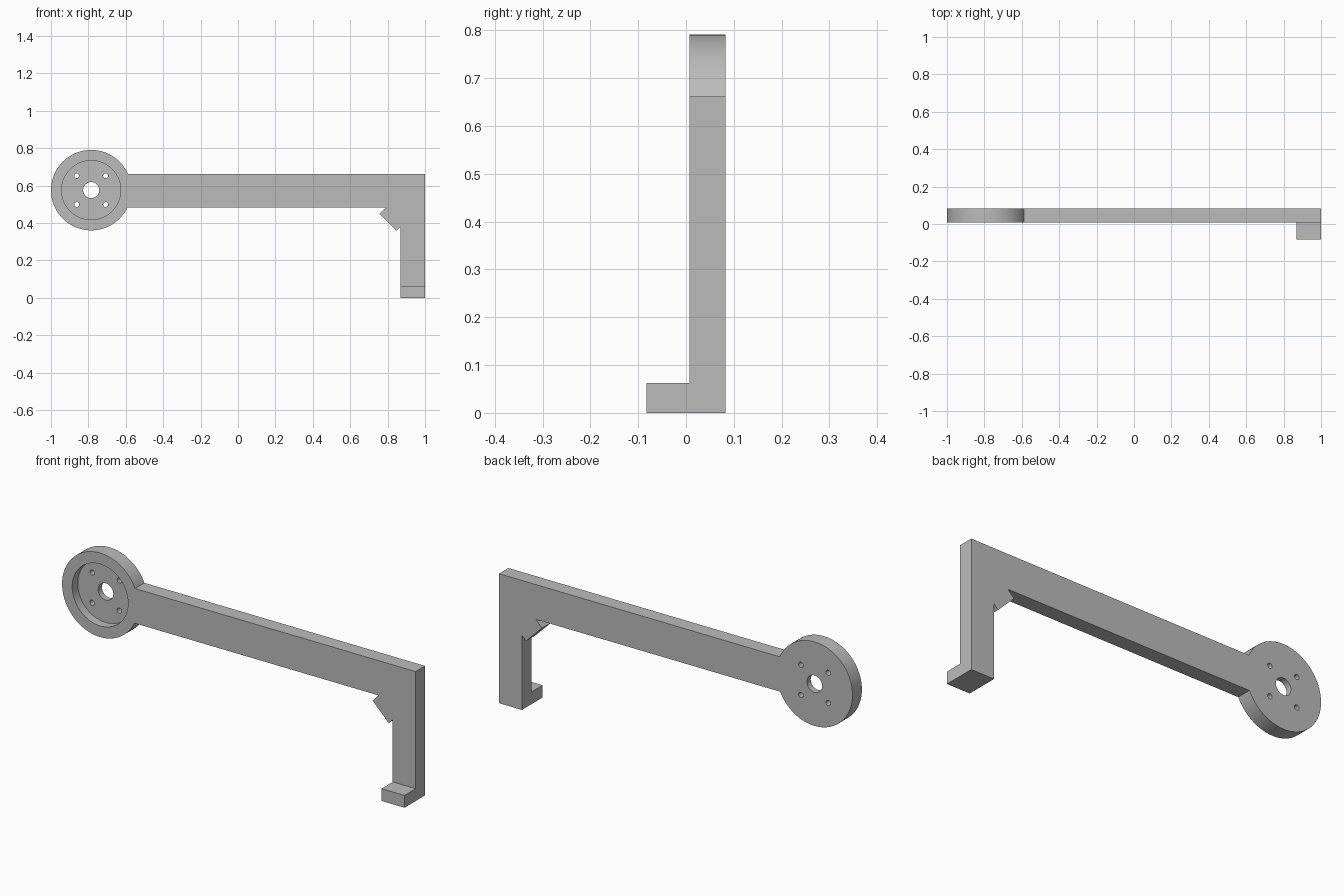
import bpy, bmesh, math
from mathutils import Matrix, Vector

cube = bpy.data.objects.get("Cube")
if cube:
    bpy.data.objects.remove(cube, do_unlink=True)

# Material
grey = bpy.data.materials.new("plain grey")
grey.use_nodes = True
colour = (0.5, 0.5, 0.5, 1)
grey.diffuse_color = colour
grey.node_tree.nodes["Principled BSDF"].inputs["Base Color"].default_value = colour

# Shared dimensions
FRONT, BACK = 0.007, 0.083
HUB_X, HUB_Z, HUB_R = -0.785, 0.576, 0.215
ARM_LOW, ARM_TOP = 0.484, 0.662
LEG_IN = 0.87


def prism(name, outline, y0, y1):
    """Extrude an (x, z) outline from y0 to y1."""
    bm = bmesh.new()
    face = bm.faces.new([bm.verts.new((x, y0, z)) for x, z in outline])
    ext = bmesh.ops.extrude_face_region(bm, geom=[face])
    moved = [v for v in ext["geom"] if isinstance(v, bmesh.types.BMVert)]
    bmesh.ops.translate(bm, verts=moved, vec=(0, y1 - y0, 0))
    bmesh.ops.recalc_face_normals(bm, faces=bm.faces)
    mesh = bpy.data.meshes.new(name)
    bm.to_mesh(mesh)
    bm.free()
    mesh.materials.append(grey)
    obj = bpy.data.objects.new(name, mesh)
    bpy.context.collection.objects.link(obj)
    return obj


def arc(cx, cz, r, start, end, n):
    return [(cx + r * math.cos(start + (end - start) * i / n),
             cz + r * math.sin(start + (end - start) * i / n)) for i in range(n + 1)]


def circle(cx, cz, r, n):
    return arc(cx, cz, r, 0, math.tau, n)[:-1]


def combine(target, tool, operation):
    mod = target.modifiers.new(tool.name, 'BOOLEAN')
    mod.operation, mod.solver, mod.object = operation, 'EXACT', tool
    bpy.context.view_layer.objects.active = target
    bpy.ops.object.modifier_apply(modifier=mod.name)
    bpy.data.objects.remove(tool, do_unlink=True)


# Hub, arm, corner brace and leg share one outline
a_top = math.asin((ARM_TOP - HUB_Z) / HUB_R)
a_low = math.tau + math.asin((ARM_LOW - HUB_Z) / HUB_R)
outline = arc(HUB_X, HUB_Z, HUB_R, a_top, a_low, 96)
outline += [(0.791, ARM_LOW), (0.756, 0.449), (0.847, 0.358), (LEG_IN, 0.381),
            (LEG_IN, 0), (1, 0), (1, ARM_TOP)]
bracket = prism("bracket_arm", outline, FRONT, BACK)

# Foot at the bottom of the leg
foot = prism("foot", [(LEG_IN, 0), (1, 0), (1, 0.063), (LEG_IN, 0.063)], -BACK, BACK)
combine(bracket, foot, 'UNION')

# Hub recess, shaft hole and four screw holes
combine(bracket, prism("recess", circle(HUB_X, HUB_Z, 0.158, 96), -0.05, 0.052), 'DIFFERENCE')
combine(bracket, prism("shaft_hole", circle(HUB_X, HUB_Z, 0.043, 48), -0.1, 0.2), 'DIFFERENCE')
for sx in (-1, 1):
    for sz in (-1, 1):
        hole = circle(HUB_X + sx * 0.077, HUB_Z + sz * 0.077, 0.013, 24)
        combine(bracket, prism("screw_hole", hole, -0.1, 0.2), 'DIFFERENCE')

# Smooth round walls, sharp corners
bpy.ops.object.select_all(action='DESELECT')
bracket.select_set(True)
bpy.context.view_layer.objects.active = bracket
bpy.ops.object.shade_smooth_by_angle(angle=math.radians(30))
